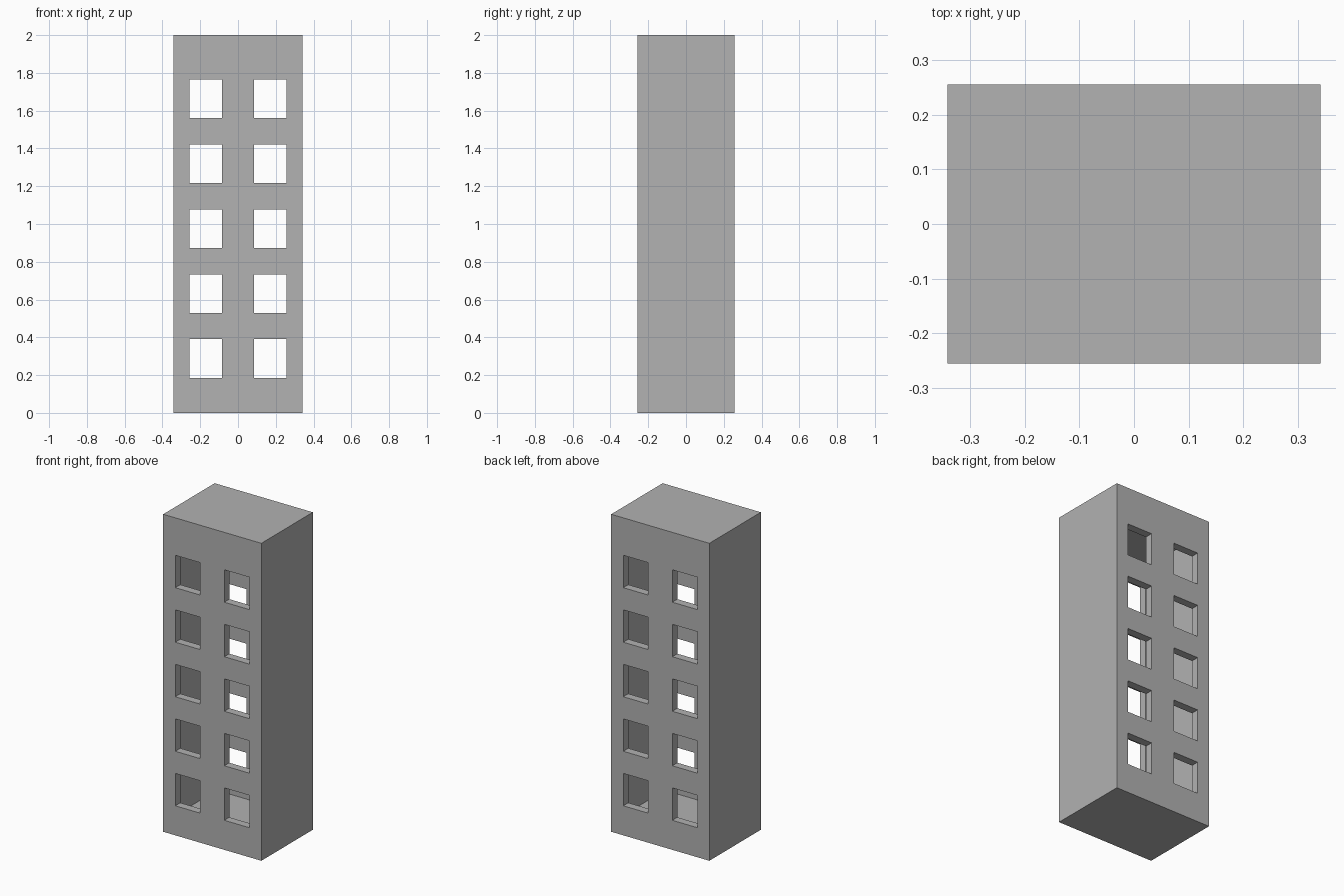
import bpy

if "Cube" in bpy.data.objects:
    bpy.data.objects.remove(bpy.data.objects["Cube"], do_unlink=True)

WIDTH, DEPTH, HEIGHT = 0.684, 0.512, 2.0
WALL, SLAB = 0.05, 0.098
WINDOW_W, WINDOW_H = 0.174, 0.204
COLUMN_X = 0.171
FIRST_Z, STOREY, STOREYS = 0.288, 0.3435, 5


def box(name, size, center):
    bpy.ops.mesh.primitive_cube_add(size=1, location=center)
    obj = bpy.context.object
    obj.name = name
    obj.scale = size
    bpy.ops.object.transform_apply(location=True, rotation=False, scale=True)
    return obj


def cut(target, cutter):
    """Subtract the cutter from the target and discard it."""
    cutter.hide_render = True
    mod = target.modifiers.new("cut", 'BOOLEAN')
    mod.operation = 'DIFFERENCE'
    mod.solver = 'EXACT'
    mod.object = cutter
    bpy.context.view_layer.objects.active = target
    bpy.ops.object.modifier_apply(modifier=mod.name)
    bpy.data.objects.remove(cutter, do_unlink=True)


# Single concrete colour
grey = bpy.data.materials.new("concrete_grey")
grey.use_nodes = True
colour = (0.445, 0.445, 0.445, 1)
grey.diffuse_color = colour
grey.node_tree.nodes["Principled BSDF"].inputs["Base Color"].default_value = colour

# Tower block with a hollow interior
tower = box("tower_block", (WIDTH, DEPTH, HEIGHT), (0, 0, HEIGHT / 2))
cut(tower, box("interior_cutter",
               (WIDTH - 2 * WALL, DEPTH - 2 * WALL, HEIGHT - 2 * SLAB),
               (0, 0, HEIGHT / 2)))

# Window openings through the front and back walls
for storey in range(STOREYS):
    for side in (-1, 1):
        cut(tower, box("window_cutter", (WINDOW_W, DEPTH * 2, WINDOW_H),
                       (side * COLUMN_X, 0, FIRST_Z + storey * STOREY)))

tower.data.materials.clear()
tower.data.materials.append(grey)
for face in tower.data.polygons:
    face.material_index = 0
    face.use_smooth = False
